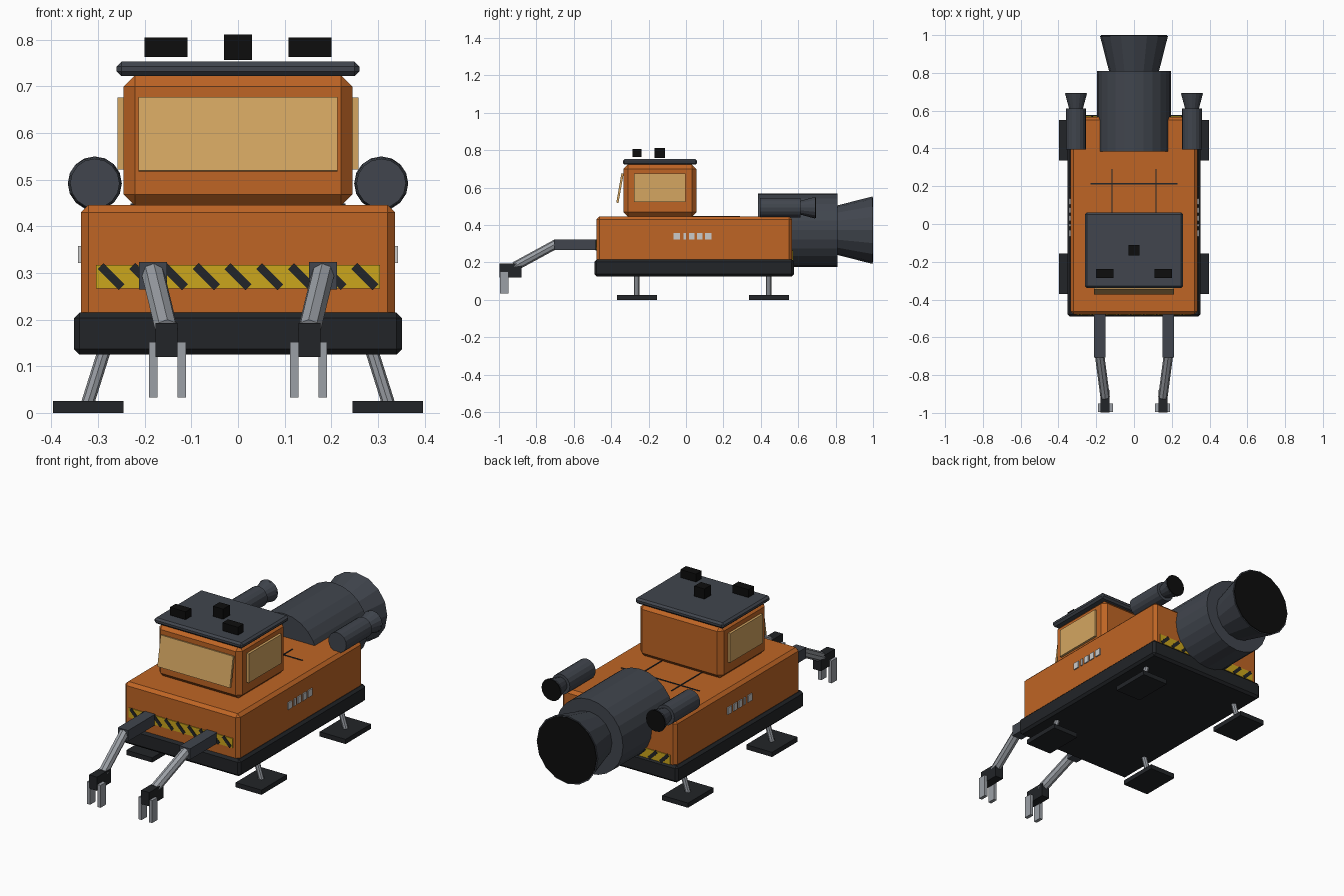
import bpy, math
from mathutils import Vector

if "Cube" in bpy.data.objects:
    bpy.data.objects.remove(bpy.data.objects["Cube"])


def material(name, rgb):
    m = bpy.data.materials.new(name)
    m.diffuse_color = (*rgb, 1)
    m.use_nodes = True
    m.node_tree.nodes["Principled BSDF"].inputs["Base Color"].default_value = m.diffuse_color
    return m


ORANGE = material("orange paint", (0.52, 0.13, 0.018))
DARK = material("dark grey", (0.052, 0.06, 0.075))
BLACK = material("black", (0.016, 0.018, 0.021))
SOOT = material("soot", (0.004, 0.004, 0.004))
STEEL = material("steel", (0.33, 0.35, 0.38))
AMBER = material("amber glass", (0.66, 0.38, 0.12))
YELLOW = material("hazard yellow", (0.6, 0.38, 0.012))
WHITE = material("pale grey", (0.7, 0.7, 0.7))


def finish(name, mat, bevel=0):
    o = bpy.context.object
    o.name = name
    o.data.materials.append(mat)
    if bevel:
        b = o.modifiers.new("chamfer", "BEVEL")
        b.width, b.segments = bevel, 1
    return o


def box(name, xr, yr, zr, mat, bevel=0):
    """Box from its x, y and z ranges."""
    bpy.ops.mesh.primitive_cube_add(size=1)
    o = finish(name, mat, bevel)
    o.location = [(a + b) / 2 for a, b in (xr, yr, zr)]
    o.scale = [abs(b - a) for a, b in (xr, yr, zr)]
    bpy.ops.object.transform_apply(location=False, rotation=False, scale=True)
    return o


def tube(name, p, q, r1, r2, sides, mat):
    """Cylinder or cone from point p to point q."""
    p, q = Vector(p), Vector(q)
    bpy.ops.mesh.primitive_cone_add(vertices=sides, radius1=r1, radius2=r2,
                                    depth=(q - p).length, location=(p + q) / 2)
    o = finish(name, mat)
    o.rotation_euler = (q - p).to_track_quat("Z", "Y").to_euler()
    return o


# Body
box("base_skirt", (-0.352, 0.352), (-0.49, 0.577), (0.125, 0.215), BLACK, 0.012)
box("hull", (-0.337, 0.337), (-0.478, 0.567), (0.19, 0.446), ORANGE, 0.016)
box("deck_seam_cross", (-0.23, 0.23), (0.21, 0.216), (0.44, 0.449), BLACK)

# Cabin with roof, windscreen and roof lamps
box("cabin", (-0.245, 0.245), (-0.335, 0.055), (0.444, 0.724), ORANGE, 0.024)
box("roof", (-0.26, 0.26), (-0.338, 0.06), (0.722, 0.753), DARK, 0.01)
screen = box("windscreen", (-0.213, 0.213), (-0.359, -0.347), (0.517, 0.677), AMBER)
screen.rotation_euler.x = math.radians(-10)
box("roof_beacon", (-0.03, 0.03), (-0.168, -0.112), (0.757, 0.811), SOOT)

# Hazard bands at front and back
for end, y, z in (("front", -0.479, 0.292), ("back", 0.568, 0.237)):
    box(end + "_hazard_band", (-0.305, 0.305), (y - 0.003, y + 0.003),
        (z - 0.025, z + 0.025), YELLOW)
    for i in range(9):
        x = (i - 4) * 0.068
        s = box(end + "_hazard_stripe", (x - 0.032, x + 0.032),
                (y - 0.005, y + 0.005), (z - 0.009, z + 0.009), BLACK)
        s.rotation_euler.y = math.radians(45)

# Main engine
tube("main_engine", (0, 0.385, 0.372), (0, 0.81, 0.372), 0.197, 0.197, 24, DARK)
tube("main_nozzle", (0, 0.80, 0.372), (0, 0.996, 0.372), 0.13, 0.18, 16, DARK)
tube("main_nozzle_mouth", (0, 0.985, 0.372), (0, 1.0, 0.372), 0.174, 0.174, 16, SOOT)

# Parts repeated on both sides
for side, s in (("right", 1), ("left", -1)):
    def sx(a, b):
        return (s * a, s * b)

    box(side + "_deck_seam", sx(0.114, 0.12), (-0.195, 0.29), (0.44, 0.449), BLACK)
    box(side + "_window", sx(0.24, 0.258), (-0.278, -0.002), (0.522, 0.676), AMBER)
    box(side + "_roof_lamp", sx(0.108, 0.2), (-0.286, -0.238), (0.763, 0.805), SOOT)

    # Side vents
    for y, w in ((-0.05, 0.034), (-0.007, 0.015), (0.03, 0.03), (0.073, 0.03), (0.119, 0.034)):
        box(side + "_vent", sx(0.335, 0.343), (y - w / 2, y + w / 2), (0.321, 0.358), WHITE)

    # Booster pod
    x, z = s * 0.307, 0.492
    tube(side + "_booster", (x, 0.395, z), (x, 0.612, z), 0.053, 0.053, 16, DARK)
    tube(side + "_booster_nozzle", (x, 0.605, z), (x, 0.69, z), 0.035, 0.058, 16, DARK)
    tube(side + "_booster_mouth", (x, 0.682, z), (x, 0.694, z), 0.056, 0.056, 16, SOOT)

    # Landing legs
    for end, y in (("front", -0.263), ("back", 0.443)):
        tube(f"{side}_{end}_strut", (s * 0.322, y, 0.022), (s * 0.28, y, 0.155),
             0.014, 0.014, 8, STEEL)
        box(f"{side}_{end}_foot", sx(0.245, 0.397), (y - 0.107, y + 0.107), (0, 0.025), BLACK)

    # Gripper arm
    box(side + "_upper_arm", sx(0.152, 0.212), (-0.706, -0.45), (0.265, 0.323), DARK)
    tube(side + "_forearm", (s * 0.182, -0.695, 0.298), (s * 0.153, -0.915, 0.178),
         0.025, 0.025, 8, STEEL)
    box(side + "_wrist", sx(0.13, 0.177), (-0.998, -0.88), (0.12, 0.193), BLACK)
    for x in (0.121, 0.182):
        box(side + "_finger", sx(x - 0.009, x + 0.009), (-0.994, -0.95), (0.033, 0.152), STEEL)
